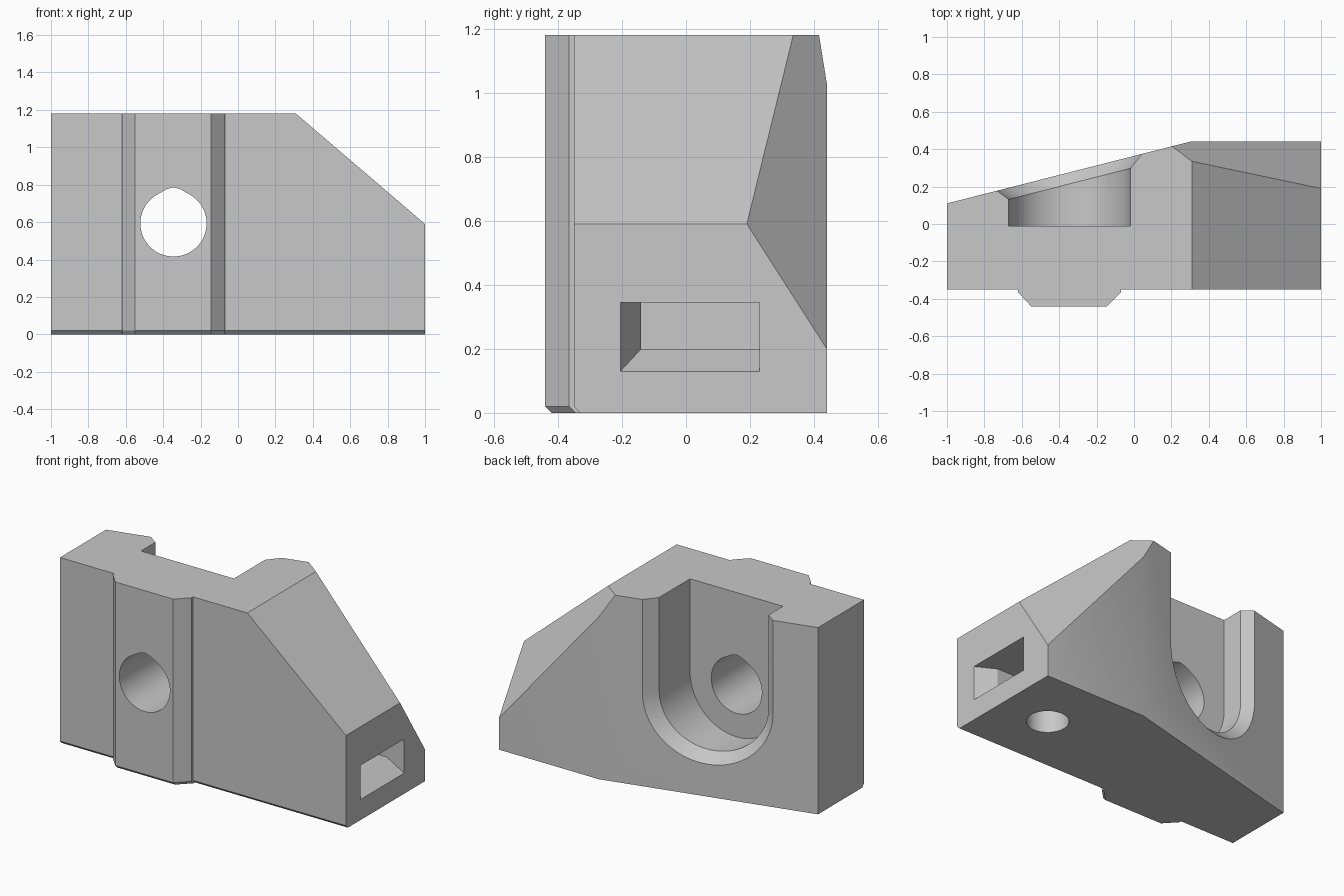
import bpy, bmesh, math
from mathutils import Vector

if "Cube" in bpy.data.objects:
    bpy.data.objects.remove(bpy.data.objects["Cube"])

grey = bpy.data.materials.new("light_grey")
grey.use_nodes = True
colour = (0.58, 0.58, 0.58, 1)
grey.diffuse_color = colour
grey.node_tree.nodes["Principled BSDF"].inputs["Base Color"].default_value = colour

HEIGHT = 1.18
AXIS_X, AXIS_Z = -0.345, 0.593   # shared axis of pocket and bore


def loft(name, rings, cuts=()):
    """Skin matching rings into a closed solid, then trim it with planes."""
    bm = bmesh.new()
    loops = [[bm.verts.new(p) for p in ring] for ring in rings]
    n = len(loops[0])
    for a, b in zip(loops, loops[1:]):
        for i in range(n):
            j = (i + 1) % n
            bm.faces.new((a[i], a[j], b[j], b[i]))
    bm.faces.new(loops[0][::-1])
    bm.faces.new(loops[-1])
    for point, normal in cuts:
        geom = bm.verts[:] + bm.edges[:] + bm.faces[:]
        bmesh.ops.bisect_plane(bm, geom=geom, plane_co=point, plane_no=normal,
                               clear_outer=True)
        rim = [e for e in bm.edges if e.is_boundary]
        bmesh.ops.holes_fill(bm, edges=rim, sides=0)
    bmesh.ops.recalc_face_normals(bm, faces=bm.faces[:])
    mesh = bpy.data.meshes.new(name)
    bm.to_mesh(mesh)
    bm.free()
    mesh.materials.append(grey)
    obj = bpy.data.objects.new(name, mesh)
    bpy.context.collection.objects.link(obj)
    return obj


def back_y(x):
    """Depth of the slanted back face."""
    return 0.364 + 0.254 * x


# Body: plan outline with a chamfered front rib and a chamfered front foot
outline = [(-1, -0.35), (-0.62, -0.35), (-0.62, -0.365), (-0.55, -0.44),
           (-0.145, -0.44), (-0.07, -0.365), (-0.07, -0.35), (1, -0.35),
           (1, 0.44), (0.3, 0.44), (-1, back_y(-1))]
foot = [(x, y + 0.02 if y < 0 else y, 0) for x, y in outline]
body_rings = [foot] + [[(x, y, z) for x, y in outline] for z in (0.02, HEIGHT)]

# Sloping shoulder and the oblique facet behind it
shoulder = Vector((0.31, 0.335, HEIGHT))
tip = Vector((1, 0.19, 0.59))
low = Vector((1, 0.44, 0.2))
slope_normal = Vector((HEIGHT - tip.z, 0, tip.x - shoulder.x))
facet_normal = (low - tip).cross(shoulder - tip)
body = loft("clamp_body", body_rings, [(tip, slope_normal), (tip, facet_normal)])


# U-shaped pocket, open at the top, with a chamfered rim on the back
def u_profile(radius):
    arc = [math.pi * (1 + i / 40) for i in range(41)]
    pts = [(AXIS_X + radius * math.cos(a), AXIS_Z + radius * math.sin(a)) for a in arc]
    return [(AXIS_X - radius, 1.4)] + pts + [(AXIS_X + radius, 1.4)]


pocket_rings = [[(x, -0.012, z) for x, z in u_profile(0.325)]]
for radius, offset in ((0.325, -0.062), (0.451, 0.062)):
    pocket_rings.append([(x, back_y(x) + offset, z) for x, z in u_profile(radius)])
pocket = loft("pocket_cutter", pocket_rings)

# Teardrop bore through the front
arc = [math.radians(120 + 300 * i / 50) for i in range(51)]
drop = [(AXIS_X + 0.177 * math.cos(a), AXIS_Z + 0.177 * math.sin(a)) for a in arc]
drop += [(AXIS_X + dx, AXIS_Z + dz) for dx, dz in ((0.035, 0.184), (0, 0.193), (-0.035, 0.184))]
bore = loft("bore_cutter", [[(x, y, z) for x, z in drop] for y in (-0.6, 0.1)])

# Side slot with a flared mouth
slot_rings = [[(x, y, z), (x, 0.23, z), (x, 0.23, 0.345), (x, y, 0.345)]
              for x, y, z in ((0.46, -0.14, 0.2), (0.88, -0.14, 0.2), (1.12, -0.27, 0.06))]
slot = loft("slot_cutter", slot_rings)

# Round screw hole from underneath into the slot
circle = [math.tau * i / 40 for i in range(40)]
screw_hole = loft("screw_hole_cutter",
                  [[(0.67 + 0.12 * math.cos(a), 0.045 + 0.12 * math.sin(a), z)
                    for a in circle] for z in (-0.1, 0.3)])

# Cut everything out of the body
bpy.context.view_layer.objects.active = body
body.select_set(True)
for cutter in (pocket, bore, slot, screw_hole):
    cutter.hide_render = True
    mod = body.modifiers.new(cutter.name, "BOOLEAN")
    mod.operation = "DIFFERENCE"
    mod.solver = "EXACT"
    mod.object = cutter
    bpy.ops.object.modifier_apply(modifier=mod.name)
    bpy.data.objects.remove(cutter)

bpy.ops.object.shade_smooth_by_angle(angle=math.radians(20))
